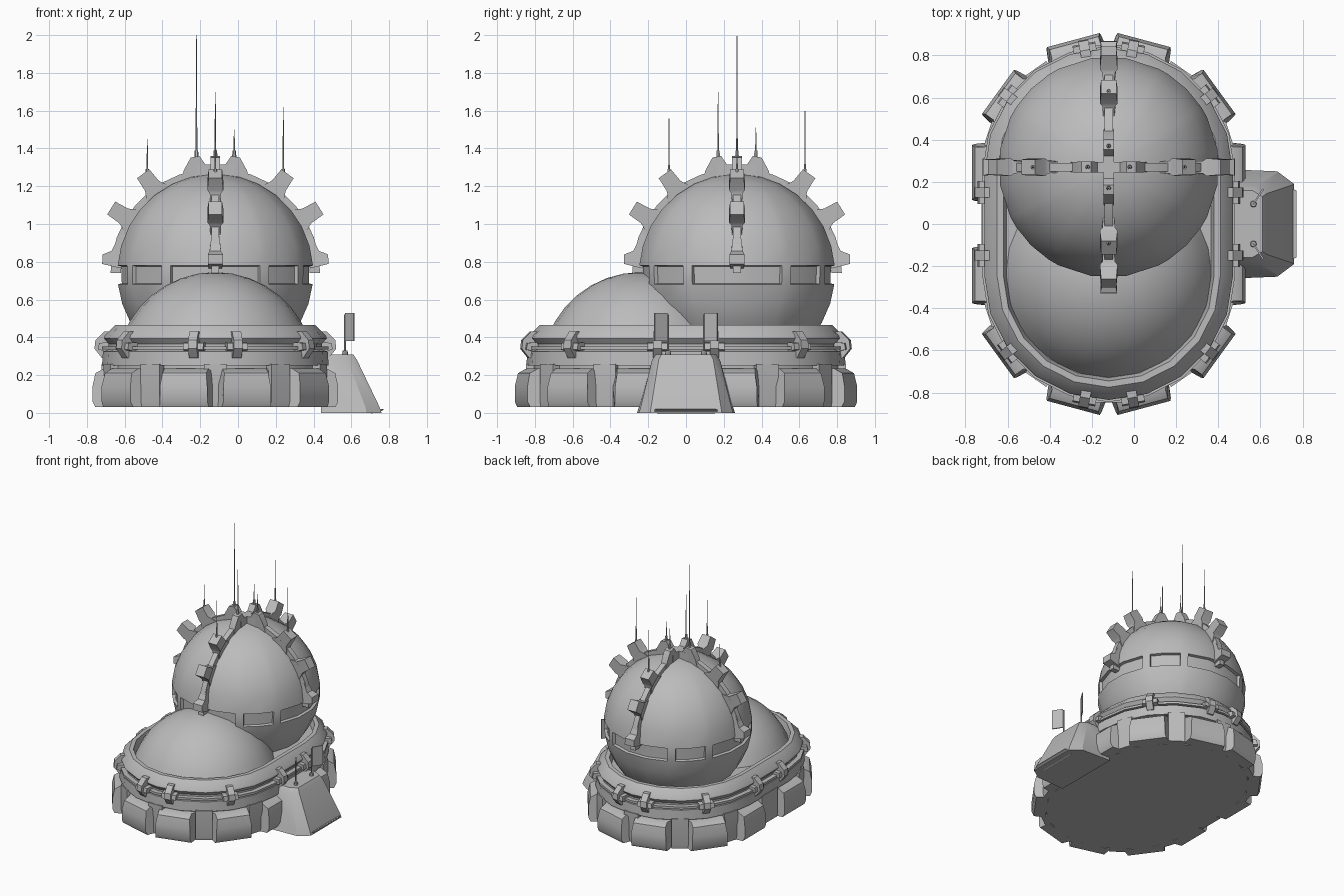
import bpy, bmesh, math
from math import cos, sin, radians as rad
from mathutils import Matrix, Vector

cube = bpy.data.objects.get("Cube")
if cube:
    bpy.data.objects.remove(cube)

GREY = (0.5, 0.5, 0.5, 1)
mat = bpy.data.materials.new("plain grey")
mat.use_nodes = True
mat.diffuse_color = GREY
mat.node_tree.nodes["Principled BSDF"].inputs["Base Color"].default_value = GREY

CX, CY = -0.12, 0.245            # centre line and end-arc centres of the base
BALL = Vector((CX, 0.27, 0.74))  # big sphere
R = 0.525


def make(name, verts, faces, matrix=Matrix(), edit=None, angle=30):
    bm = bmesh.new()
    vs = [bm.verts.new(matrix @ Vector(v)) for v in verts]
    for f in faces:
        bm.faces.new([vs[i] for i in f])
    bmesh.ops.recalc_face_normals(bm, faces=bm.faces)
    bm.faces.ensure_lookup_table()
    if edit:
        edit(bm)
    me = bpy.data.meshes.new(name)
    bm.to_mesh(me)
    bm.free()
    me.materials.append(mat)
    ob = bpy.data.objects.new(name, me)
    bpy.context.collection.objects.link(ob)
    bpy.ops.object.select_all(action='DESELECT')
    ob.select_set(True)
    bpy.context.view_layer.objects.active = ob
    bpy.ops.object.shade_smooth_by_angle(angle=rad(angle))
    return ob


def loft(name, rings, **kw):
    """Skin closed rings of equal length and cap both ends."""
    n = len(rings[0])
    verts = [p for ring in rings for p in ring]
    faces = [(j * n + i, j * n + (i + 1) % n, (j + 1) * n + (i + 1) % n, (j + 1) * n + i)
             for j in range(len(rings) - 1) for i in range(n)]
    faces += [tuple(range(n)), tuple(range(len(verts) - n, len(verts)))]
    return make(name, verts, faces, **kw)


def prism(name, profile, matrix):
    """Side profile of (out, up, half width) points, given thickness sideways."""
    return loft(name, [[(x, s * w, z) for x, z, w in profile] for s in (-1, 1)], matrix=matrix)


def stadium(r, z):
    return [(CX + r * cos(rad(a)), (CY if a < 181 and k == 0 else -CY) + r * sin(rad(a)), z)
            for k in (0, 1) for a in range(180 * k, 180 * k + 181, 18)]


def station(a, sx, sy, cy=CY):
    """Frame on the base outline: local x points outward."""
    turn = math.atan2(sy * sin(rad(a)), sx * cos(rad(a)))
    return Matrix.Translation((CX, sy * cy, 0)) @ Matrix.Rotation(turn, 4, 'Z')


def sphere_rings(centre, radius, elevations, azimuths):
    return [[centre + radius * Vector((cos(rad(e)) * cos(rad(a)), cos(rad(e)) * sin(rad(a)), sin(rad(e))))
             for a in azimuths] for e in elevations]


def rod(name, x, y, z0, z1, r0, r1, n=6):
    ring = lambda r, z: [(x + r * cos(math.tau * i / n), y + r * sin(math.tau * i / n), z) for i in range(n)]
    loft(name, [ring(r0, z0), ring(r1, z1)])


# Base wall with rim and sunken floor
WALL = [(0.56, 0.03), (0.57, 0.05), (0.57, 0.25), (0.60, 0.25), (0.595, 0.325), (0.565, 0.335),
        (0.565, 0.365), (0.59, 0.395), (0.585, 0.41), (0.53, 0.465), (0.5, 0.465), (0.485, 0.41)]
loft("base_wall", [stadium(r, z) for r, z in WALL])
loft("base_rail", [stadium(r, z) for r, z in ((0.56, 0.335), (0.6, 0.335), (0.6, 0.352), (0.56, 0.352))])

# Bulging panels, pillars and clamps around the base
PANEL = [(0.55, 0.03, 0.145), (0.635, 0.03, 0.135), (0.65, 0.06, 0.13), (0.65, 0.14, 0.13),
         (0.635, 0.21, 0.12), (0.59, 0.235, 0.12), (0.55, 0.235, 0.145)]
PILLAR = [(0.54, 0.03, 0.06), (0.597, 0.03, 0.06), (0.603, 0.06, 0.06), (0.603, 0.26, 0.06), (0.54, 0.26, 0.06)]
CLAMP = [(x, z, 0.024) for x, z in ((0.54, 0.43), (0.59, 0.43), (0.635, 0.385), (0.64, 0.34), (0.6, 0.29), (0.55, 0.29))]
PAD = [(x, z, 0.055) for x, z in ((0.55, 0.375), (0.615, 0.37), (0.622, 0.335), (0.55, 0.32))]
for sx in (-1, 1):
    prism("side_pillar", [(x, z, w * 1.6) for x, z, w in PILLAR], station(0, sx, 1, 0))
    for sy in (-1, 1):
        for a in (0, 36, 75):
            prism("base_panel", PANEL, station(a, sx, sy))
        for a in (18, 55):
            prism("base_pillar", PILLAR, station(a, sx, sy))
        for a, cy in ((0, 0.15), (37, CY), (79, CY)):
            prism("rim_clamp", CLAMP, station(a, sx, sy, cy))
            prism("clamp_pad", PAD, station(a, sx, sy, cy))
for sy in (-1, 1):
    prism("end_pillar", PILLAR, station(90, 1, sy))

# Small front dome
loft("front_dome", sphere_rings(Vector((CX, -0.24, 0.22)), R, [20, 30, 40, 50, 60, 70, 80, 89.5], range(0, 360, 15)),
     angle=40)

# Big sphere with a band of recessed windows
azimuths = [q + a for q in range(0, 360, 90) for a in (-27, -9, 9, 27, 33, 45, 57)]
elevations = [-39, -30, -18, -6.5, 4.4, 16, 28, 40, 52, 64, 76, 89.5]


def cut_windows(bm):
    row = elevations.index(-6.5) * len(azimuths)
    panes = [bm.faces[row + i] for i in range(len(azimuths)) if i % 7 not in (3, 6)]
    bmesh.ops.inset_region(bm, faces=panes, thickness=0.005, depth=-0.02, use_even_offset=True)


loft("main_sphere", sphere_rings(BALL, R, elevations, azimuths), edit=cut_windows, angle=40)

# Four ribs with buttress blocks
FIN = [(0.5, -0.045, 0.035), (0.6, -0.035, 0.04), (0.605, 0.015, 0.04), (0.56, 0.04, 0.03), (0.53, 0.13, 0.02), (0.5, 0.13, 0.02)]
BLOCK = [(0.5, -0.085, 0.025), (0.56, -0.05, 0.03), (0.575, -0.045, 0.042), (0.65, -0.04, 0.036),
         (0.65, 0.04, 0.036), (0.575, 0.045, 0.042), (0.56, 0.05, 0.03), (0.5, 0.085, 0.025)]
CROWN = [(0.5, -0.1, 0.022), (0.565, -0.07, 0.025), (0.625, -0.022, 0.026), (0.625, 0.025, 0.026), (0.57, 0.05, 0.025), (0.5, 0.07, 0.022)]
for az in range(0, 360, 90):
    turn = Matrix.Translation(BALL) @ Matrix.Rotation(rad(az), 4, 'Z')
    rings = [[(r * cos(rad(e)), w, r * sin(rad(e))) for r, w in ((0.5, -0.02), (0.555, -0.02), (0.555, 0.02), (0.5, 0.02))]
             for e in range(0, 91, 10)]
    loft("sphere_rib", rings, matrix=turn)
    for name, shape, e in (("rib_fin", FIN, 8), ("rib_block", BLOCK, 32), ("rib_block", BLOCK, 54), ("crown_block", CROWN, 80)):
        prism(name, shape, turn @ Matrix.Rotation(rad(-e), 4, 'Y'))
    prism("crown_cross", [(0, 0.5, 0.025), (0.1, 0.5, 0.025), (0.1, 0.575, 0.025), (0, 0.575, 0.025)], turn)

# Aerials on the blocks: azimuth, inner top, outer top
for az, inner, outer in ((0, 1.5, 1.62), (90, 1.51, 1.6), (180, 2.0, 1.45), (270, 1.7, 1.56)):
    for d, z0, top in ((0.1, 1.33, inner), (0.36, 1.23, outer)):
        x, y = BALL.x + d * cos(rad(az)), BALL.y + d * sin(rad(az))
        rod("aerial_foot", x, y, z0, z0 + 0.06, 0.013, 0.009)
        rod("aerial", x, y, z0 + 0.05, top, 0.005, 0.0015)


# Entrance porch with recessed doorway
def outline(points, z):
    return [(x, y, z) for x, y in points] + [(x, -y, z) for x, y in reversed(points)]


def cut_door(bm):
    front = max((f for f in bm.faces if abs(f.normal.z) < 0.9), key=lambda f: f.calc_center_median().x)
    bmesh.ops.inset_region(bm, faces=[front], thickness=0.03, depth=0.0)
    bmesh.ops.inset_region(bm, faces=[front], thickness=0.012, depth=-0.015)
    bmesh.ops.inset_region(bm, faces=[front], thickness=0.006, depth=-0.07)


loft("entrance_porch", [outline(((0.44, 0.26), (0.68, 0.25), (0.76, 0.19)), 0),
                        outline(((0.44, 0.25), (0.675, 0.24), (0.75, 0.185)), 0.03),
                        outline(((0.44, 0.18), (0.58, 0.18), (0.63, 0.145)), 0.28),
                        outline(((0.44, 0.16), (0.56, 0.16), (0.61, 0.13)), 0.31)], edit=cut_door)

# Signal plates on the porch
for s in (-1, 1):
    rod("plate_foot", 0.567, s * 0.095, 0.3, 0.33, 0.017, 0.013, 8)
    rod("plate_post", 0.567, s * 0.095, 0.32, 0.52, 0.005, 0.005)
    frame = Matrix.Translation((0.57, s * 0.1, 0)) @ Matrix.Rotation(s * rad(57), 4, 'Z')
    prism("signal_plate", [(0, 0.38, 0.004), (0.08, 0.38, 0.004), (0.08, 0.53, 0.004), (0, 0.53, 0.004)], frame)
